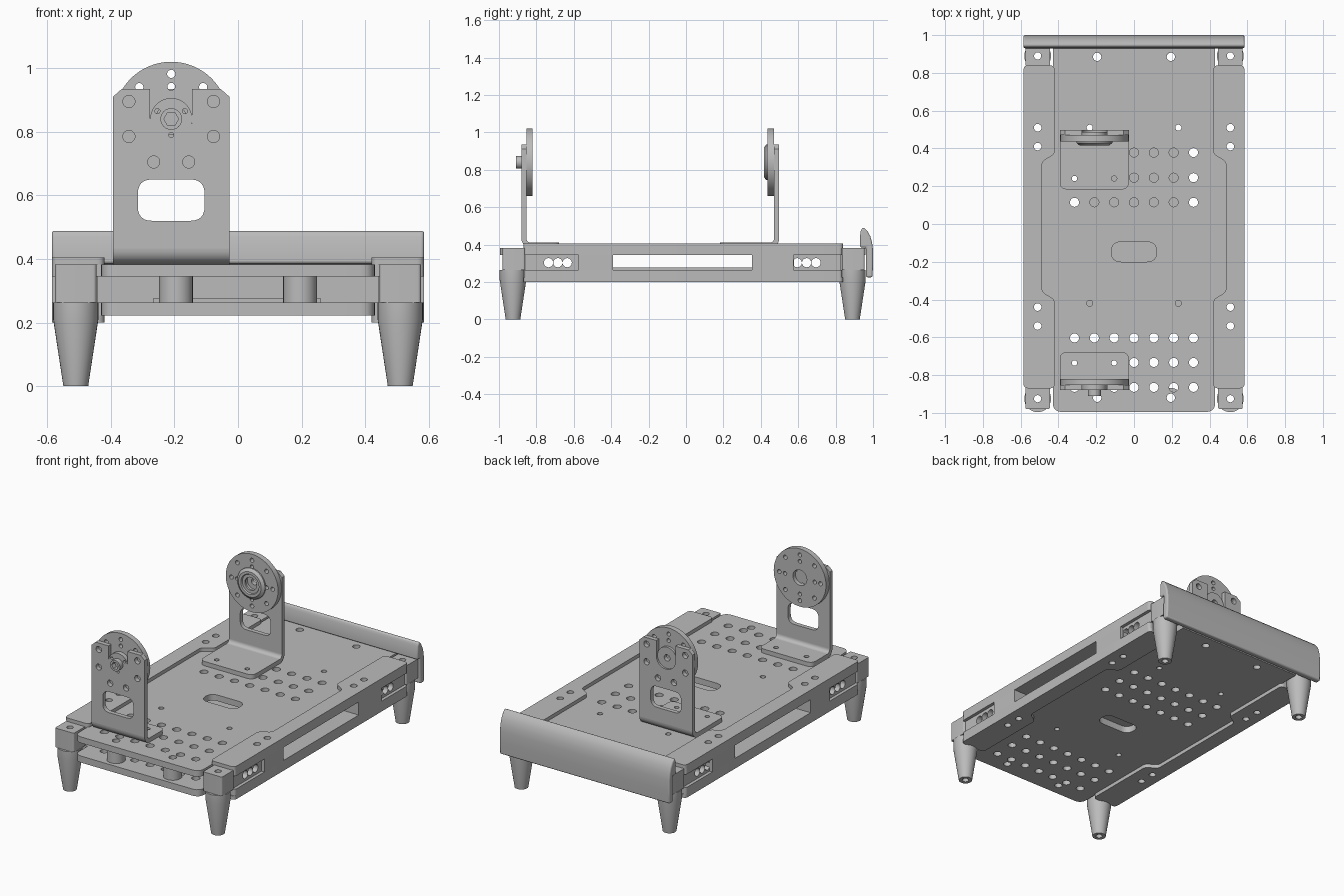
import bpy, bmesh
from math import sin, cos, pi, radians
from mathutils import Matrix, Vector

if "Cube" in bpy.data.objects:
    bpy.data.objects.remove(bpy.data.objects["Cube"])

GREY = bpy.data.materials.new("machined grey")
GREY.use_nodes = True
GREY.diffuse_color = (0.5, 0.5, 0.5, 1)
GREY.node_tree.nodes["Principled BSDF"].inputs["Base Color"].default_value = (0.5, 0.5, 0.5, 1)

# Drawing planes: sketch axes and thickness axis mapped to the world
XY = Matrix.Identity(4)
XZ = Matrix(((1, 0, 0, 0), (0, 0, -1, 0), (0, 1, 0, 0), (0, 0, 0, 1)))
YZ = Matrix(((0, 0, 1, 0), (1, 0, 0, 0), (0, 1, 0, 0), (0, 0, 0, 1)))


def finish(name, mesh):
    ob = bpy.data.objects.new(name, mesh)
    bpy.context.collection.objects.link(ob)
    mesh.materials.clear()
    mesh.materials.append(GREY)
    bpy.ops.object.select_all(action='DESELECT')
    ob.select_set(True)
    bpy.context.view_layer.objects.active = ob
    bpy.ops.object.shade_smooth_by_angle(angle=radians(30))
    return ob


def circle(x, y, r, n=24):
    return [(x + r * cos(2 * pi * i / n), y + r * sin(2 * pi * i / n)) for i in range(n)]


def fillet(points, r=0.0):
    """Round polygon corners; a third value on a point overrides r."""
    out = []
    for i, p in enumerate(points):
        c = Vector(p[:2])
        rad = p[2] if len(p) > 2 else r
        if rad == 0:
            out.append(tuple(c))
            continue
        a = c + (Vector(points[i - 1][:2]) - c).normalized() * rad
        b = c + (Vector(points[(i + 1) % len(points)][:2]) - c).normalized() * rad
        for k in range(7):
            t = k / 6
            out.append(tuple(a * (1 - t) ** 2 + c * (2 * t * (1 - t)) + b * t * t))
    return out


def rect(x0, x1, y0, y1, r=0.0):
    return fillet([(x0, y0), (x1, y0), (x1, y1), (x0, y1)], r)


def plate(name, plane, lo, hi, outline, holes=()):
    """Flat part with cut-outs, lying between lo and hi on the plane's thickness axis."""
    cu = bpy.data.curves.new(name, 'CURVE')
    cu.dimensions = '2D'
    cu.fill_mode = 'BOTH'
    cu.extrude = (hi - lo) / 2
    for loop in [outline, *holes]:
        sp = cu.splines.new('POLY')
        sp.points.add(len(loop) - 1)
        for pt, (x, y) in zip(sp.points, loop):
            pt.co = (x, y, 0, 1)
        sp.use_cyclic_u = True
    tmp = bpy.data.objects.new("helper", cu)
    bpy.context.collection.objects.link(tmp)
    deps = bpy.context.evaluated_depsgraph_get()
    mesh = bpy.data.meshes.new_from_object(tmp.evaluated_get(deps))
    bpy.data.objects.remove(tmp)
    axis = plane.to_3x3() @ Vector((0, 0, 1))
    shift = Vector([abs(v) for v in axis]) * ((lo + hi) / 2)
    mesh.transform(Matrix.Translation(shift) @ plane)
    bm = bmesh.new()
    bm.from_mesh(mesh)
    bmesh.ops.remove_doubles(bm, verts=bm.verts, dist=1e-5)
    bmesh.ops.recalc_face_normals(bm, faces=bm.faces)
    bm.to_mesh(mesh)
    bm.free()
    return finish(name, mesh)


def lathe(name, profile, place, n=32):
    """Closed (radius, height) profile turned about an axis."""
    bm = bmesh.new()
    rings = [[bm.verts.new((r * cos(2 * pi * i / n), r * sin(2 * pi * i / n), z))
              for i in range(n)] for r, z in profile]
    for k, ring in enumerate(rings):
        nxt = rings[(k + 1) % len(rings)]
        for i in range(n):
            j = (i + 1) % n
            bm.faces.new((ring[i], ring[j], nxt[j], nxt[i]))
    bmesh.ops.recalc_face_normals(bm, faces=bm.faces)
    mesh = bpy.data.meshes.new(name)
    bm.to_mesh(mesh)
    bm.free()
    mesh.transform(place)
    return finish(name, mesh)


# Two decks with the same hole pattern
half = [(0.43, -0.995, 0.05), (0.43, -0.865), (0.585, -0.865, 0.02),
        (0.585, 0.835, 0.02), (0.43, 0.835), (0.43, 0.96)]
deck_outline = fillet(half + [(-p[0], *p[1:]) for p in reversed(half)])
deck_holes = [circle(0.105 * i, y, 0.024)
              for i in range(-3, 4) for y in (-0.865, -0.733, -0.603, 0.115, 0.245, 0.378)]
deck_holes += [rect(-0.12, 0.12, -0.2, -0.095, 0.052)]
EDGE_HOLES = (-0.54, -0.44, 0.41, 0.51)
POSTS = [(s * 0.195, y) for s in (-1, 1) for y in (-0.92, 0.885)]
for s in (-1, 1):
    deck_holes += [circle(s * 0.235, y, 0.016) for y in (-0.42, 0.51)]
    deck_holes += [circle(s * 0.51, y, 0.02) for y in EDGE_HOLES]
deck_holes += [circle(x, y, 0.022) for x, y in POSTS]
plate("upper_deck", XY, 0.345, 0.383, deck_outline, deck_holes)
plate("lower_deck", XY, 0.223, 0.264, deck_outline, deck_holes)
plate("inner_tray", XY, 0.264, 0.277, rect(-0.265, 0.26, -0.45, 0.45))

# Tubular posts between the decks
for x, y in POSTS:
    lathe("deck_post", [(0.053, 0.264), (0.053, 0.345), (0.022, 0.345), (0.022, 0.264)],
          Matrix.Translation((x, y, 0)))

for s, side in ((1, "left"), (-1, "right")):
    # Edge strips above and below the decks
    strip = fillet([(s * x, y, r) for x, y, r in (
        (0.585, -0.87, 0.025), (0.585, 0.84, 0.025), (0.42, 0.84, 0.025), (0.42, 0.37, 0.02),
        (0.487, 0.33, 0.02), (0.487, -0.36, 0.02), (0.42, -0.4, 0.02), (0.42, -0.87, 0.025))])
    strip_holes = [circle(s * 0.51, y, 0.02) for y in EDGE_HOLES]
    plate(side + "_upper_strip", XY, 0.383, 0.405, strip, strip_holes)
    plate(side + "_lower_strip", XY, 0.2, 0.223, strip, strip_holes)

    for end, leg_y, near, far, mid, slot_y in (
            ("front", -0.925, -0.575, -0.39, -0.86, -0.685),
            ("back", 0.89, 0.575, 0.352, 0.83, 0.645)):
        tag = end + "_" + side
        # Spacers between the decks
        xs = sorted((s * 0.44, s * 0.585))
        ys = sorted((near, far))
        plate(tag + "_spacer", XY, 0.264, 0.345, rect(*xs, *ys),
              [circle(s * 0.51, y, 0.02) for y in EDGE_HOLES if ys[0] < y < ys[1]])
        xs = sorted((s * 0.45, s * 0.565))
        plate(tag + "_drilled_spacer", YZ, *xs, rect(*sorted((mid, near)), 0.264, 0.345),
              [circle(slot_y + d, 0.303, 0.0245) for d in (-0.05, 0, 0.05)])
        # Corner block and tapered leg
        plate(tag + "_corner_block", XY, 0.264, 0.383,
              rect(*sorted((s * 0.445, s * 0.575)), leg_y - 0.055, leg_y + 0.065, 0.012),
              [circle(s * 0.51, leg_y, 0.019)])
        lathe(tag + "_leg", [(0.039, 0), (0.071, 0.21), (0.071, 0.264), (0.019, 0.264), (0.019, 0)],
              Matrix.Translation((s * 0.51, leg_y, 0)))

# Curved end panel
panel = plate("back_panel", YZ, -0.585, 0.585, [
    (0.962, 0.225), (0.997, 0.225), (1.0, 0.3), (1.0, 0.37), (0.995, 0.41), (0.985, 0.445),
    (0.97, 0.472), (0.955, 0.487), (0.942, 0.49), (0.932, 0.468), (0.93, 0.385), (0.962, 0.385)])
bevel = panel.modifiers.new("rounded ends", 'BEVEL')
bevel.width = 0.018
bevel.segments = 3
bevel.angle_limit = radians(60)

# Angle brackets carrying the discs
CX, CZ, T, BEND = -0.21, 0.84, 0.027, 0.05


def bracket(tag, face_y, d, reach):
    side = [(0.183, 0.433), (0.183, 0.91), (0.155, 0.935), (0.066, 0.935)]
    notch = [(0.066 * cos(pi * i / 16), CZ - 0.066 * sin(pi * i / 16)) for i in range(17)]
    upright = side + notch + [(-x, z) for x, z in reversed(side)]
    holes = [rect(CX - 0.105, CX + 0.105, 0.52, 0.65, 0.045)]
    for s in (-1, 1):
        holes += [circle(CX + s * x, z, 0.019) for x, z in ((0.133, 0.895), (0.133, 0.785), (0.055, 0.705))]
    plate(tag + "_bracket_upright", XZ, *sorted((face_y, face_y + d * T)),
          [(CX + x, z) for x, z in upright], holes)
    arc = [(cos(pi / 2 * i / 8), sin(pi / 2 * i / 8)) for i in range(9)]
    bend = [(face_y + d * (BEND - BEND * a), 0.433 - BEND * b) for a, b in arc]
    bend += [(face_y + d * (BEND - (BEND - T) * a), 0.433 - (BEND - T) * b) for a, b in reversed(arc)]
    plate(tag + "_bracket_bend", YZ, CX - 0.183, CX + 0.183, bend)
    y0, y1 = face_y + d * BEND, face_y + d * reach
    foot = fillet([(CX - 0.183, y0), (CX + 0.183, y0), (CX + 0.183, y1, 0.04), (CX - 0.183, y1, 0.04)])
    plate(tag + "_bracket_foot", XY, 0.383, 0.383 + T, foot,
          [circle(CX + x, y1 - d * 0.058, 0.014) for x in (-0.105, 0.105)])


def ring_holes(count, dist, r, start=0.0):
    return [h for i in range(count) for h in [circle(
        CX + dist * cos(start + 2 * pi * i / count), CZ + dist * sin(start + 2 * pi * i / count), r, 16)]]


bracket("front", -0.88, 1, 0.202)
bracket("back", 0.498, -1, 0.315)
disc_holes = ring_holes(8, 0.142, 0.013) + ring_holes(4, 0.102, 0.012, pi / 2)
for tag, y0, y1 in (("front", -0.853, -0.82), ("back", 0.437, 0.471)):
    plate(tag + "_disc", XZ, y0, y1, circle(CX, CZ, 0.18, 64), disc_holes + [circle(CX, CZ, 0.048, 32)])

# Front hub with hexagonal socket, seated in the notch
plate("front_hub", XZ, -0.88, -0.845, circle(CX, CZ, 0.066, 40), ring_holes(3, 0.05, 0.008, -pi / 2))
plate("front_socket", XZ, -0.91, -0.88, circle(CX, CZ, 0.034, 32), [circle(CX, CZ, 0.023, 6)])

# Back hub: raised collar on the disc and a boss in the notch
lathe("back_collar", [(0.095, 0), (0.095, 0.008), (0.078, 0.021), (0.062, 0.021), (0.058, 0.012),
                      (0.04, 0.012), (0.04, 0)],
      Matrix.Translation((CX, 0.437, CZ)) @ XZ, 48)
plate("back_boss", XZ, 0.46, 0.486, circle(CX, CZ, 0.066, 40), [circle(CX, CZ, 0.02)])
